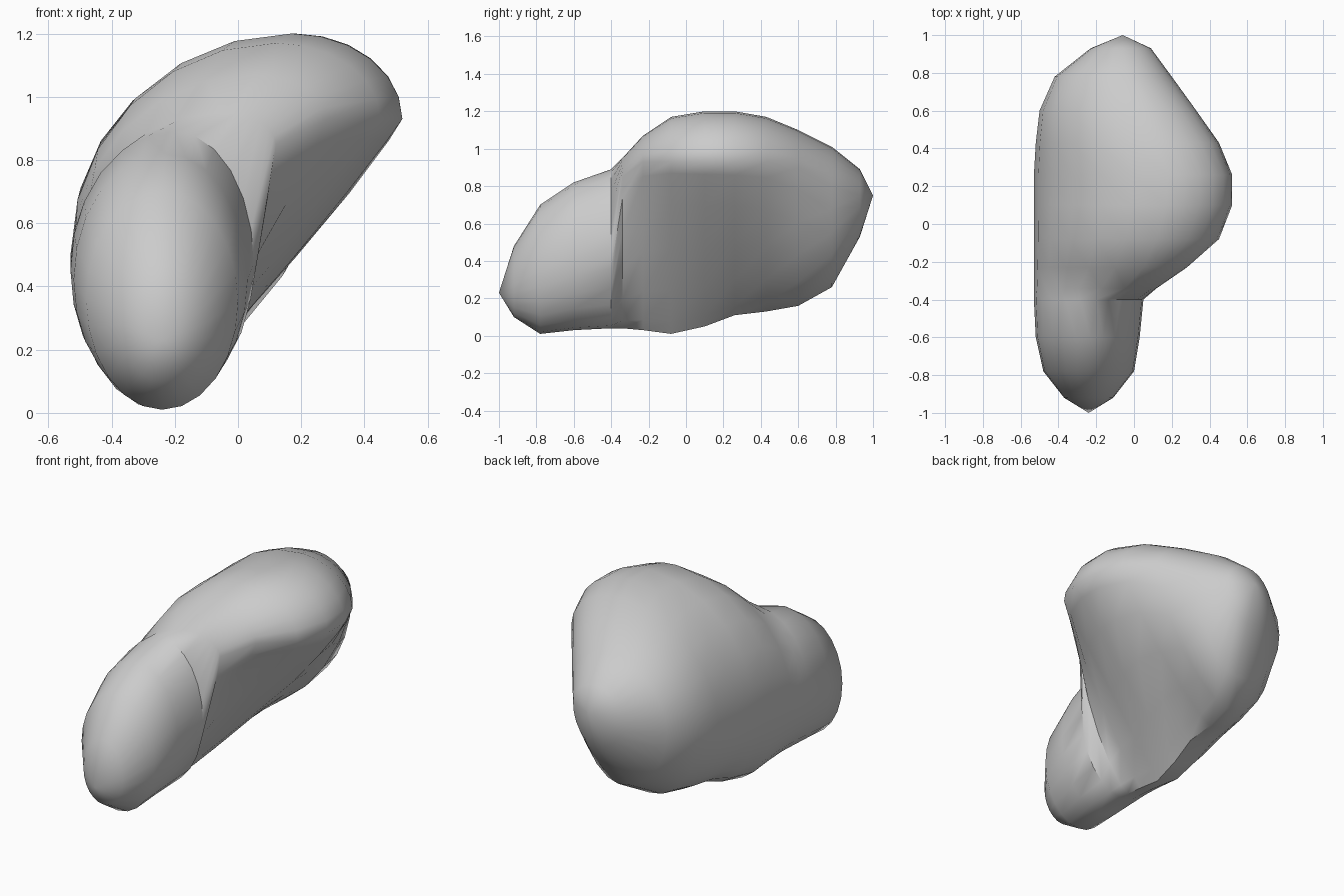
import bpy
import bmesh
from math import sin, cos, pi

default_cube = bpy.data.objects.get("Cube")
if default_cube:
    bpy.data.objects.remove(default_cube, do_unlink=True)

# One plain stone colour
stone = bpy.data.materials.new("stone grey")
stone.use_nodes = True
grey = (0.6, 0.6, 0.6, 1.0)
stone.diffuse_color = grey
stone.node_tree.nodes["Principled BSDF"].inputs["Base Color"].default_value = grey

# Cross-sections from front to back:
# y, left (x, z), right (x, z), top (x, z), bottom (x, z), lower right fullness
SECTIONS = [
    (-.92, -.37, .28, -.11, .28, -.24, .48, -.24, .10, 2),
    (-.78, -.48, .36, .00, .35, -.24, .70, -.24, .01, 2),
    (-.60, -.52, .42, .03, .42, -.23, .82, -.24, .03, 2),
    (-.40, -.53, .45, .05, .47, -.20, .89, -.24, .04, 2),
    (-.34, -.53, .46, .12, .85, -.05, .95, -.24, .04, 1.4),
    (-.23, -.53, .48, .28, .93, .05, 1.07, -.24, .03, 1.1),
    (-.08, -.53, .50, .45, .93, .12, 1.17, -.24, .01, 1),
    (.10, -.53, .50, .52, .93, .17, 1.2, -.22, .05, 1.05),
    (.26, -.53, .50, .52, .93, .18, 1.2, -.20, .11, 1.1),
    (.43, -.52, .55, .45, .93, .12, 1.17, -.20, .13, 1.2),
    (.60, -.50, .60, .33, .90, .05, 1.1, -.18, .16, 1.5),
    (.78, -.42, .65, .20, .80, -.03, 1.01, -.10, .26, 1.8),
    (.93, -.23, .70, .09, .75, -.06, .89, -.06, .53, 2),
]
FRONT_TIP = (-.24, -1, .23)
BACK_TIP = (-.06, 1, .75)
STEPS = 6  # points per quarter of a ring


def quarter(start, end, corner, fullness):
    """Rounded arc from start to end that bows away from the corner."""
    for i in range(STEPS):
        a = pi / 2 * i / STEPS
        u = cos(a) ** (2 / fullness)
        v = sin(a) ** (2 / fullness)
        yield tuple(c + (s - c) * u + (e - c) * v
                    for s, e, c in zip(start, end, corner))


def ring_points(xl, zl, xr, zr, xt, zt, xb, zb, fullness):
    left, right, top, bottom = (xl, zl), (xr, zr), (xt, zt), (xb, zb)
    points = list(quarter(right, top, (xt, zr), 2))
    points += quarter(top, left, (xt, zl), 2)
    points += quarter(left, bottom, (xb, zl), 2)
    points += quarter(bottom, right, (xb, zr), fullness)
    return points


# Boulder skin: rings joined along y and closed by a fan at each tip
bm = bmesh.new()
rings = [[bm.verts.new((x, y, z)) for x, z in ring_points(*shape)]
         for y, *shape in SECTIONS]
count = STEPS * 4
for near, far in zip(rings, rings[1:]):
    for i in range(count):
        j = (i + 1) % count
        bm.faces.new((near[i], near[j], far[j], far[i]))
for tip, ring in ((FRONT_TIP, rings[0]), (BACK_TIP, rings[-1])):
    point = bm.verts.new(tip)
    for i in range(count):
        bm.faces.new((point, ring[i], ring[(i + 1) % count]))
bmesh.ops.recalc_face_normals(bm, faces=bm.faces[:])

mesh = bpy.data.meshes.new("boulder")
bm.to_mesh(mesh)
bm.free()
mesh.materials.append(stone)
boulder = bpy.data.objects.new("boulder", mesh)
bpy.context.collection.objects.link(boulder)

# Smooth faces, keeping only hard creases
bpy.context.view_layer.objects.active = boulder
boulder.select_set(True)
bpy.ops.object.shade_smooth_by_angle(angle=pi / 4)
